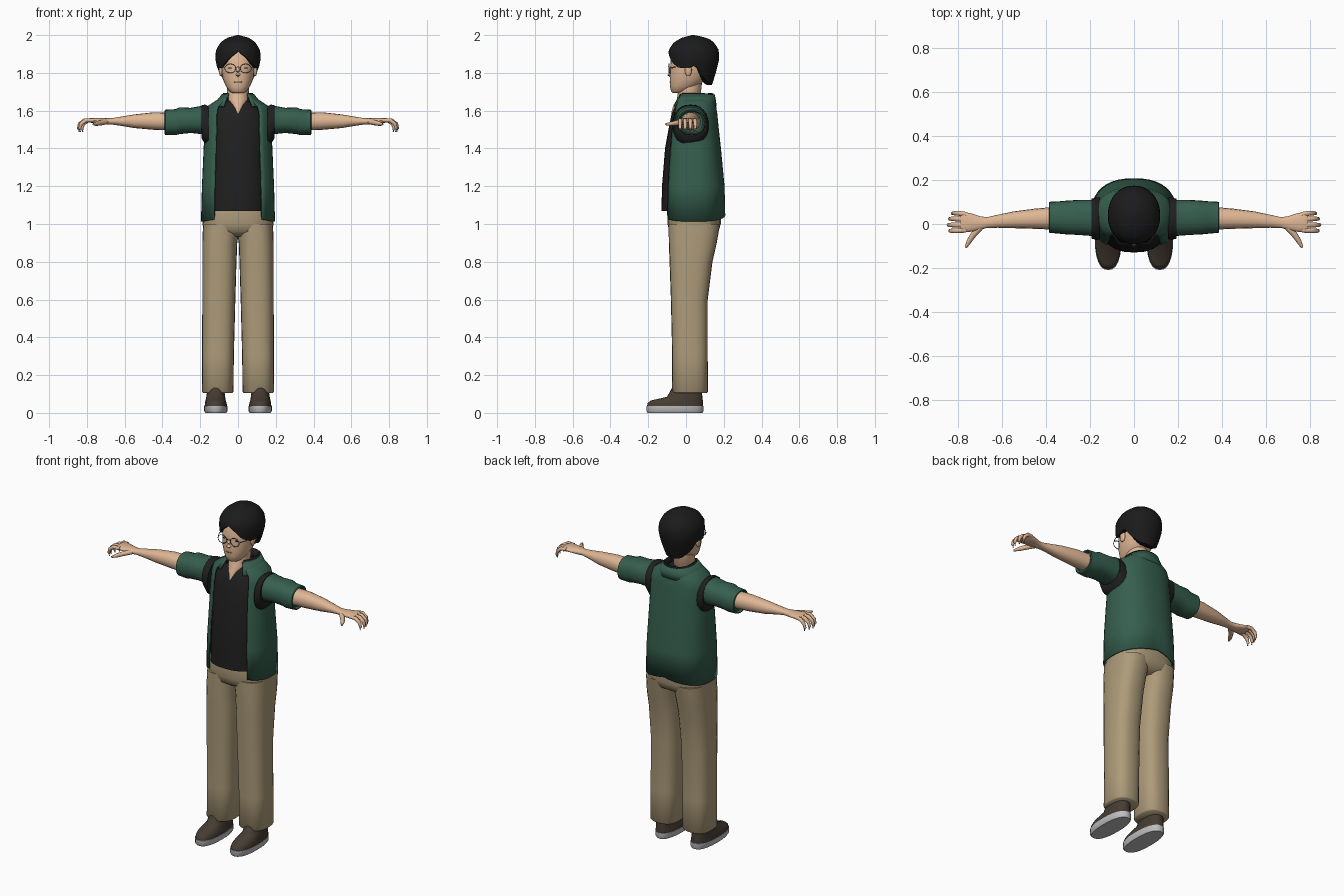
import bpy
import bmesh
from math import sin, cos, pi, radians, copysign
from mathutils import Vector

if "Cube" in bpy.data.objects:
    bpy.data.objects.remove(bpy.data.objects["Cube"], do_unlink=True)


def material(name, *rgb):
    mat = bpy.data.materials.new(name)
    mat.use_nodes = True
    mat.diffuse_color = (*rgb, 1)
    node = next(n for n in mat.node_tree.nodes if n.type == "BSDF_PRINCIPLED")
    node.inputs["Base Color"].default_value = (*rgb, 1)
    return mat


skin = material("skin", .74, .47, .30)
black_hair = material("black_hair", .011, .011, .012)
black_cloth = material("black_cloth", .014, .014, .014)
green_cloth = material("green_cloth", .037, .115, .077)
khaki = material("khaki", .42, .33, .195)
brown_leather = material("brown_leather", .06, .045, .032)
sole_grey = material("sole_grey", .52, .52, .52)
frame_grey = material("frame_grey", .16, .16, .16)
lip = material("lip", .50, .25, .17)


def surface(name, rings, mat, closed=True, caps=True, mirror=False, thickness=0):
    """Join rows of points into one smooth skin."""
    bm = bmesh.new()
    rows = [[bm.verts.new(p) for p in ring] for ring in rings]
    count = len(rows[0])
    for low, high in zip(rows, rows[1:]):
        for i in range(count if closed else count - 1):
            j = (i + 1) % count
            bm.faces.new((low[i], low[j], high[j], high[i]))
    if caps and closed:
        bm.faces.new(rows[0])
        bm.faces.new(rows[-1])
    bmesh.ops.recalc_face_normals(bm, faces=bm.faces)
    mesh = bpy.data.meshes.new(name)
    bm.to_mesh(mesh)
    bm.free()
    mesh.materials.append(mat)
    obj = bpy.data.objects.new(name, mesh)
    bpy.context.collection.objects.link(obj)
    bpy.ops.object.select_all(action="DESELECT")
    obj.select_set(True)
    bpy.context.view_layer.objects.active = obj
    bpy.ops.object.shade_smooth_by_angle(angle=radians(50))
    if thickness:
        solid = obj.modifiers.new("thickness", "SOLIDIFY")
        solid.thickness = thickness
        solid.offset = 0
    if mirror:
        obj.modifiers.new("mirror", "MIRROR").use_mirror_merge = False
    return obj


def oval(a, p0, p1, q0, q1, power):
    """Point on a rounded box outline; angle zero is the low side of q."""
    def bend(s):
        return copysign(abs(s) ** (2 / power), s)
    return ((p0 + p1 + (p1 - p0) * bend(sin(a))) / 2,
            (q0 + q1 - (q1 - q0) * bend(cos(a))) / 2)


def loft(name, mat, rings, axis="z", power=2.4, gap=0, sides=24, **options):
    """Rings are (position, bounds); one leading bound means a half width."""
    start = radians(gap)
    steps = sides + 1 if gap else sides
    angles = [start + (2 * pi - 2 * start) * i / sides for i in range(steps)]
    rows = []
    for t, *box in rings:
        if len(box) == 3:
            box = [-box[0], *box]
        points = [oval(a, *box, power) for a in angles]
        rows.append([(p, q, t) if axis == "z" else (t, p, q) for p, q in points])
    return surface(name, rows, mat, closed=not gap, **options)


def tube(name, mat, points, radii, sides=8, **options):
    points = [Vector(p) for p in points]
    rows = []
    for i, p in enumerate(points):
        way = points[min(i + 1, len(points) - 1)] - points[max(i - 1, 0)]
        turn = way.to_track_quat("Z", "Y")
        rows.append([p + turn @ Vector((cos(a), sin(a), 0)) * radii[i]
                     for a in (2 * pi * k / sides for k in range(sides))])
    return surface(name, rows, mat, **options)


def interp(table, t):
    for low, high in zip(table, table[1:]):
        if t <= high[0]:
            f = (t - low[0]) / (high[0] - low[0])
            return [a + (b - a) * f for a, b in zip(low[1:], high[1:])]
    return list(table[-1][1:])


def ball(name, mat, centre, size, **options):
    rows = []
    for k in range(1, 8):
        b = pi * k / 8
        rows.append([(centre[0] + size[0] * sin(b) * cos(a),
                      centre[1] + size[1] * sin(b) * sin(a),
                      centre[2] - size[2] * cos(b))
                     for a in (2 * pi * i / 12 for i in range(12))])
    return surface(name, rows, mat, **options)


# Shoes
loft("soles", sole_grey, [(0, .062, .172, -.203, .088), (.01, .056, .179, -.21, .092),
                          (.036, .056, .179, -.21, .092)], mirror=True)
loft("shoe_uppers", brown_leather,
     [(.034, .058, .177, -.207, .09), (.052, .06, .175, -.203, .09),
      (.066, .065, .172, -.185, .089), (.085, .068, .168, -.10, .087),
      (.14, .075, .16, -.07, .08)], mirror=True)

# Trousers
loft("trouser_legs", khaki,
     [(.105, .03, .185, -.068, .11), (.112, .024, .191, -.075, .116),
      (.3, .022, .19, -.073, .115), (.6, .014, .189, -.08, .115),
      (.8, .008, .189, -.087, .14), (.9, .004, .189, -.091, .163),
      (1, -.01, .185, -.092, .18)], mirror=True, power=2.6)
loft("trouser_hips", khaki,
     [(.935, .12, -.05, .13), (.96, .18, -.088, .172), (1, .188, -.098, .184),
      (1.07, .18, -.1, .185), (1.12, .17, -.09, .17)], power=2.6)

# Shirt under the open jacket
loft("shirt", black_cloth,
     [(1.07, .155, -.13, .16), (1.2, .153, -.127, .16), (1.4, .15, -.111, .15),
      (1.5, .15, -.093, .14), (1.58, .14, -.077, .13), (1.63, .1, -.056, .12),
      (1.66, .07, -.03, .11)])

# Jacket body, with the hem dipping at the sides
jacket = loft("jacket", green_cloth,
              [(1.047, .192, -.122, .204), (1.2, .187, -.12, .2), (1.4, .178, -.104, .181),
               (1.5, .174, -.093, .17), (1.58, .172, -.08, .162), (1.62, .16, -.07, .156),
               (1.645, .122, -.06, .15), (1.67, .085, -.04, .143)],
              gap=37, thickness=.008, sides=32)
for v in jacket.data.vertices:
    if v.co.z < 1.1:
        v.co.z -= .18 * abs(v.co.x)

# Collar
loft("collar", green_cloth, [(1.622, .125, -.078, .158), (1.65, .11, -.062, .155),
                             (1.685, .083, -.042, .148)], gap=32, thickness=.008)
loft("collar_lining", black_cloth, [(1.63, .085, -.04, .13), (1.692, .076, -.034, .142)],
     gap=38, thickness=.008)

# Sleeves and dark armhole bands
loft("armhole_bands", black_cloth,
     [(.155, -.07, .12, 1.415, 1.622), (.172, -.073, .12, 1.42, 1.632),
      (.194, -.066, .115, 1.455, 1.63)], axis="x", power=2.2, mirror=True)
loft("sleeves", green_cloth,
     [(.185, -.055, .11, 1.475, 1.627), (.25, -.05, .11, 1.482, 1.615),
      (.31, -.047, .106, 1.476, 1.618), (.33, -.045, .104, 1.47, 1.608),
      (.385, -.04, .101, 1.472, 1.605), (.388, -.035, .095, 1.478, 1.6),
      (.375, -.028, .088, 1.485, 1.594)], axis="x", power=2.3, mirror=True)

# Arms with palms
loft("arms", skin,
     [(.36, -.026, .078, 1.495, 1.59), (.45, -.022, .07, 1.499, 1.591),
      (.55, -.019, .057, 1.508, 1.58), (.62, -.017, .042, 1.52, 1.568),
      (.67, -.018, .031, 1.527, 1.56), (.70, -.026, .035, 1.526, 1.56),
      (.74, -.035, .048, 1.531, 1.561), (.775, -.038, .055, 1.535, 1.562),
      (.79, -.034, .051, 1.54, 1.558)], axis="x", power=2.2, mirror=True, sides=16)

# Curled fingers and thumbs
for finger, y, reach in (("index", -.028, .006), ("middle", -.004, .013),
                         ("ring", .021, .007), ("little", .044, -.006)):
    tube(finger + "_fingers", skin,
         [(.765, y, 1.549), (.80 + reach, y * 1.1, 1.549), (.825 + reach, y * 1.12, 1.53),
          (.832 + reach, y * 1.1, 1.505), (.828 + reach, y * 1.08, 1.488)],
         [.011, .011, .01, .008, .004], mirror=True)
tube("thumbs", skin, [(.69, -.005, 1.543), (.73, -.047, 1.535), (.753, -.082, 1.53),
                      (.766, -.108, 1.528)], [.014, .014, .011, .005], mirror=True)

# Neck and head
loft("neck", skin, [(1.585, .006, -.079, 0), (1.63, .045, -.066, .05),
                    (1.66, .06, -.048, .075), (1.75, .057, -.035, .085)], power=2)
loft("head", skin,
     [(1.693, .028, -.07, -.02), (1.702, .045, -.079, .01), (1.73, .064, -.085, .07),
      (1.77, .082, -.086, .105), (1.83, .089, -.084, .13), (1.88, .09, -.08, .14),
      (1.94, .07, -.05, .12)], power=2.2)
tube("nose", skin, [(0, -.074, 1.84), (0, -.084, 1.808), (0, -.086, 1.79),
                    (0, -.08, 1.782)], [.005, .01, .014, .006])
ball("ears", skin, (.091, .012, 1.815), (.011, .019, .034), mirror=True)
ball("mouth", lip, (0, -.083, 1.752), (.022, .005, .004))
ball("eyes", black_hair, (.038, -.073, 1.826), (.013, .004, .004), mirror=True)

# Hair shell: hairline height follows the angle from the front
hairline = [(0, 1.912), (20, 1.882), (36, 1.85), (58, 1.825), (80, 1.825), (95, 1.842),
            (115, 1.78), (140, 1.745), (180, 1.735)]
hair_shape = [(1.73, .075, -.06, .135), (1.8, .104, -.09, .158), (1.87, .12, -.094, .175),
              (1.92, .117, -.092, .174), (1.96, .094, -.066, .15), (1.985, .06, -.025, .115),
              (2, .006, .03, .045)]
hair_rows = []
for k in range(-1, 13):
    row = []
    for i in range(40):
        angle = 2 * pi * i / 40
        turn = angle * 180 / pi
        base = interp(hairline, min(turn, 360 - turn))[0]
        z = base + (2 - base) * sin(max(k, 0) / 12 * pi / 2)
        half, front, back = interp(hair_shape, z)
        x, y = oval(angle, -half, half, front, back, 2.1)
        shrink = .7 if k < 0 else 1
        row.append((x * shrink, .04 + (y - .04) * shrink, z))
    hair_rows.append(row)
surface("hair", hair_rows, black_hair)

# Glasses
lens_loop = [(.041 + .029 * cos(pi * i / 10), -.09, 1.824 + .024 * sin(pi * i / 10))
             for i in range(21)]
tube("lens_frames", frame_grey, lens_loop, [.002] * 21, sides=6, mirror=True)
tube("glasses_bridge", frame_grey, [(-.013, -.09, 1.829), (0, -.093, 1.832),
                                    (.013, -.09, 1.829)], [.002] * 3, sides=6)
tube("glasses_arms", frame_grey, [(.069, -.09, 1.829), (.09, -.05, 1.832),
                                  (.098, .01, 1.838)], [.002] * 3, sides=6, mirror=True)
